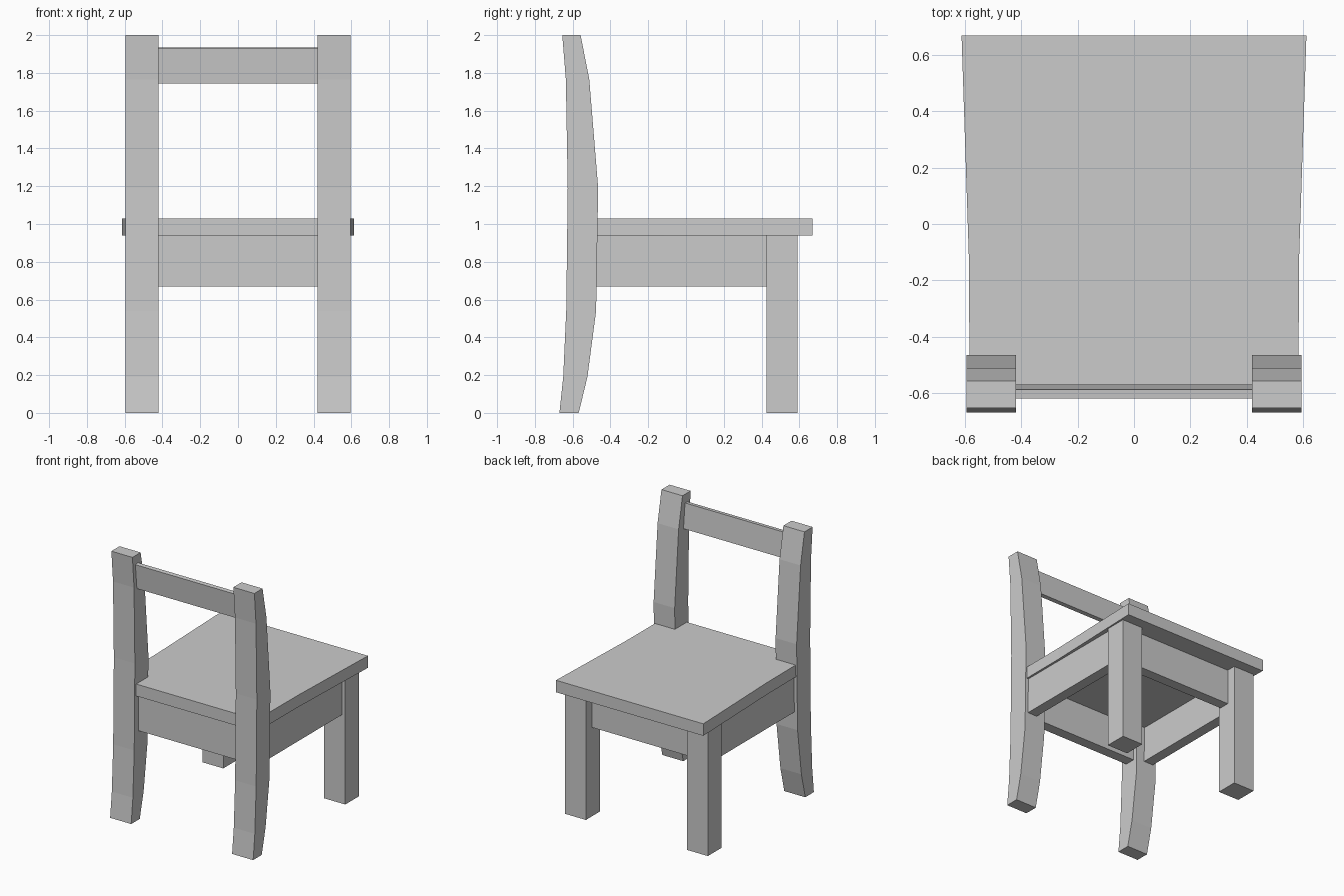
import bpy
import bmesh
from mathutils import Vector

if "Cube" in bpy.data.objects:
    bpy.data.objects.remove(bpy.data.objects["Cube"])


def prism(name, outline, direction):
    """Extrude a closed planar outline along a direction vector."""
    bm = bmesh.new()
    face = bm.faces.new([bm.verts.new(p) for p in outline])
    ext = bmesh.ops.extrude_face_region(bm, geom=[face])
    verts = [g for g in ext["geom"] if isinstance(g, bmesh.types.BMVert)]
    bmesh.ops.translate(bm, verts=verts, vec=Vector(direction))
    bmesh.ops.recalc_face_normals(bm, faces=bm.faces[:])
    mesh = bpy.data.meshes.new(name)
    bm.to_mesh(mesh)
    bm.free()
    obj = bpy.data.objects.new(name, mesh)
    bpy.context.collection.objects.link(obj)
    return obj


def side_prism(name, profile, x0, x1):
    """Extrude a (y, z) side profile from x0 to x1."""
    return prism(name, [(x0, y, z) for y, z in profile], (x1 - x0, 0, 0))


def box(name, x0, x1, y0, y1, z0, z1):
    return side_prism(name, [(y0, z0), (y1, z0), (y1, z1), (y0, z1)], x0, x1)


def mirrored(obj):
    """Repeat a part on the other side of x = 0."""
    obj.modifiers.new("Mirror", 'MIRROR').use_axis[0] = True


IN, OUT = 0.42, 0.595       # inner and outer faces of posts and legs
SEAT_Z, SEAT_TOP = 0.94, 1.03
APRON_Z = 0.67

# Curved rear posts
front_edge = [(-0.568, 0), (-0.522, 0.19), (-0.476, 0.54),
              (-0.465, 1.19), (-0.512, 1.765), (-0.558, 2.0)]
back_edge = [(-0.655, 2.0), (-0.636, 1.765), (-0.626, 1.19),
             (-0.634, 0.54), (-0.65, 0.19), (-0.67, 0)]
mirrored(side_prism("back_post", front_edge + back_edge, IN, OUT))

# Straight front legs
mirrored(box("front_leg", IN, OUT, 0.425, 0.59, 0, SEAT_Z))

# Tapered seat with a tongue between the posts
half = [(0.613, 0.67), (0.587, -0.12), (0.585, -0.47), (IN, -0.47), (IN, -0.61)]
outline = half + [(-x, y) for x, y in reversed(half)]
prism("seat", [(x, y, SEAT_Z) for x, y in outline], (0, 0, SEAT_TOP - SEAT_Z))

# Aprons under the seat
mirrored(box("side_apron", 0.49, 0.57, -0.48, 0.425, APRON_Z, SEAT_Z))
box("front_apron", -IN, IN, 0.44, 0.52, APRON_Z, SEAT_Z)
box("back_apron", -IN, IN, -0.585, -0.505, APRON_Z, SEAT_Z)

# Leaning backrest rail
side_prism("backrest_rail", [(-0.602, 1.745), (-0.57, 1.748),
                             (-0.588, 1.935), (-0.62, 1.932)], -IN, IN)
